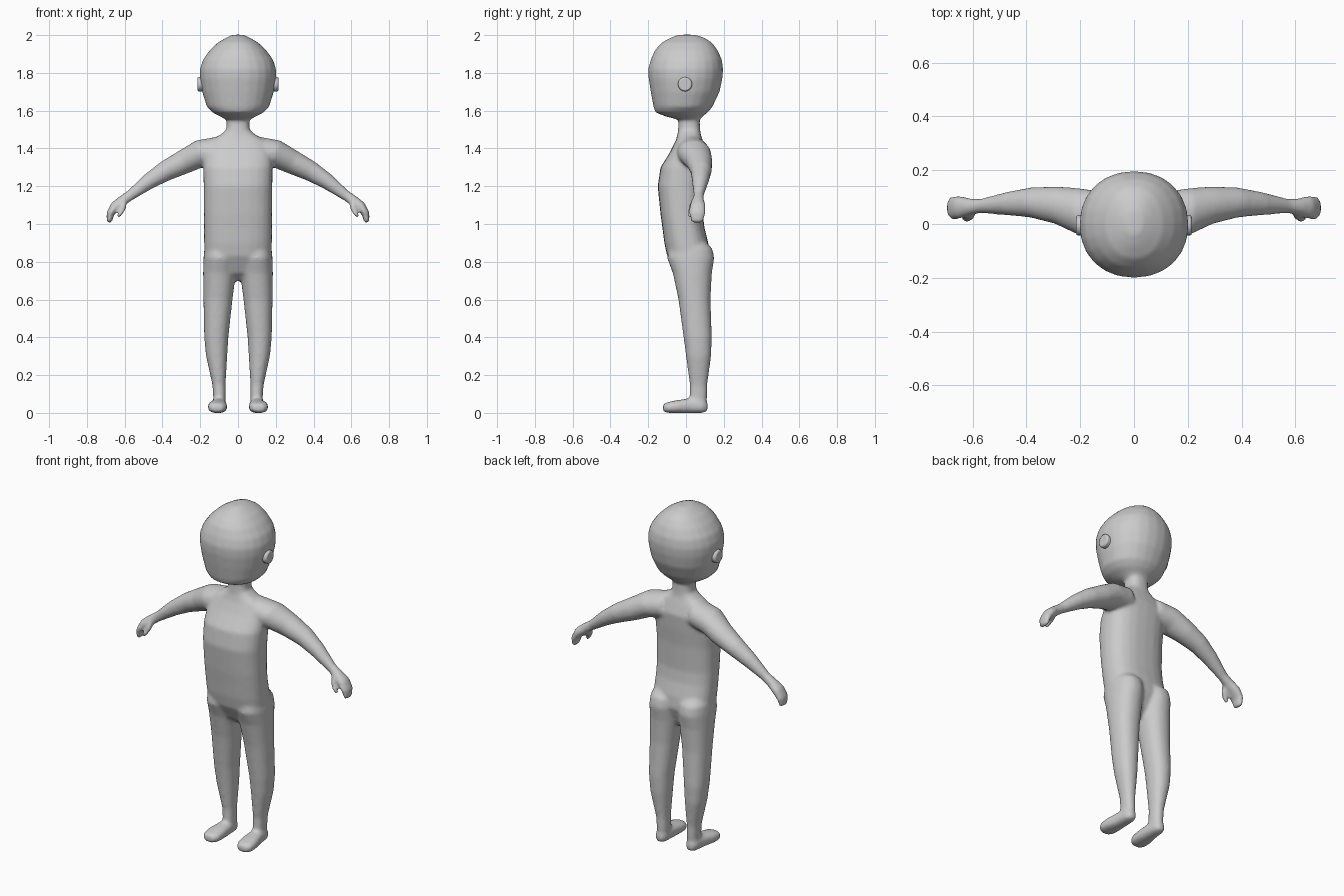
import bpy, bmesh, math
from mathutils import Vector

grey = bpy.data.materials.new("plain grey")
grey.diffuse_color = (0.6, 0.6, 0.6, 1)
SIDES = 24


def ring(bm, c, u, v, power=2.0):
    """Superellipse ring around c with half-axes u and v."""
    out = []
    for i in range(SIDES):
        a = 2 * math.pi * i / SIDES
        cu, sv = math.cos(a), math.sin(a)
        p = (Vector(c) + Vector(u) * math.copysign(abs(cu) ** (2 / power), cu)
             + Vector(v) * math.copysign(abs(sv) ** (2 / power), sv))
        out.append(bm.verts.new(p))
    return out


def skin(bm, rings):
    """Join rings into a closed tube."""
    for a, b in zip(rings, rings[1:]):
        for i in range(SIDES):
            j = (i + 1) % SIDES
            bm.faces.new((a[i], a[j], b[j], b[i]))
    bm.faces.new(rings[0][::-1])
    bm.faces.new(rings[-1])


def upright(bm, rows, power=2.0):
    """Rows of (z, centre x, front y, back y, half width)."""
    skin(bm, [ring(bm, (x, (f + b) / 2, z), (w, 0, 0), (0, (b - f) / 2, 0), power)
              for z, x, f, b, w in rows])


def limb(bm, rows, s):
    """Rows of (x, y, z, depth radius, thickness radius) along a path."""
    pts = [Vector((s * r[0], r[1], r[2])) for r in rows]
    rings = []
    for i, r in enumerate(rows):
        d = pts[min(i + 1, len(pts) - 1)] - pts[max(i - 1, 0)]
        n = Vector((-d.z, 0, d.x)).normalized()
        rings.append(ring(bm, pts[i], (0, r[3], 0), n * r[4]))
    skin(bm, rings)


bm = bmesh.new()

# torso and neck
upright(bm, [
    (0.70, 0, 0.00, 0.06, 0.07), (0.74, 0, -0.05, 0.09, 0.13),
    (0.83, 0, -0.10, 0.125, 0.178), (0.90, 0, -0.115, 0.118, 0.18),
    (0.98, 0, -0.125, 0.098, 0.18), (1.05, 0, -0.135, 0.09, 0.18),
    (1.20, 0, -0.15, 0.095, 0.182), (1.30, 0, -0.135, 0.105, 0.184),
    (1.38, 0, -0.085, 0.11, 0.18), (1.44, 0, -0.055, 0.09, 0.15),
    (1.475, 0, -0.045, 0.078, 0.09), (1.50, 0, -0.042, 0.075, 0.062),
    (1.60, 0, -0.035, 0.07, 0.058)], 2.5)

# head
upright(bm, [
    (1.55, 0, -0.03, 0.07, 0.06), (1.567, 0, -0.10, 0.085, 0.09),
    (1.59, 0, -0.162, 0.115, 0.135), (1.62, 0, -0.172, 0.14, 0.165),
    (1.70, 0, -0.187, 0.178, 0.19), (1.77, 0, -0.198, 0.193, 0.202),
    (1.82, 0, -0.20, 0.197, 0.202), (1.87, 0, -0.187, 0.19, 0.186),
    (1.92, 0, -0.165, 0.168, 0.15), (1.96, 0, -0.13, 0.138, 0.108),
    (1.985, 0, -0.085, 0.10, 0.065), (2.002, 0, -0.04, 0.05, 0.03)], 2.15)

for s in (-1, 1):
    # leg with hip
    upright(bm, [
        (0.92, s * 0.095, -0.06, 0.09, 0.06), (0.87, s * 0.093, -0.09, 0.14, 0.085),
        (0.82, s * 0.095, -0.10, 0.15, 0.088), (0.74, s * 0.098, -0.07, 0.137, 0.087),
        (0.60, s * 0.106, -0.04, 0.13, 0.077), (0.40, s * 0.115, -0.013, 0.137, 0.064),
        (0.30, s * 0.113, 0.0, 0.133, 0.056), (0.15, s * 0.101, 0.02, 0.113, 0.035),
        (0.08, s * 0.098, 0.018, 0.112, 0.033), (0.03, s * 0.1, 0.03, 0.105, 0.03)], 2.2)
    # foot
    skin(bm, [ring(bm, (s * x, y, z), (w, 0, 0), (0, 0, h), 2.5) for y, x, z, w, h in [
        (0.115, 0.10, 0.032, 0.02, 0.022), (0.09, 0.10, 0.036, 0.035, 0.036),
        (0.02, 0.102, 0.038, 0.042, 0.039), (-0.05, 0.108, 0.033, 0.052, 0.034),
        (-0.095, 0.11, 0.029, 0.05, 0.029), (-0.122, 0.11, 0.026, 0.03, 0.02)]])
    # arm and mitten hand
    limb(bm, [
        (0.09, 0.03, 1.39, 0.085, 0.075), (0.20, 0.045, 1.373, 0.088, 0.073),
        (0.29, 0.07, 1.327, 0.07, 0.064), (0.385, 0.08, 1.28, 0.056, 0.054),
        (0.47, 0.076, 1.227, 0.044, 0.043), (0.57, 0.067, 1.152, 0.027, 0.028),
        (0.61, 0.064, 1.125, 0.032, 0.028), (0.65, 0.062, 1.093, 0.044, 0.028),
        (0.676, 0.06, 1.055, 0.044, 0.021), (0.682, 0.06, 1.008, 0.032, 0.014)], s)
    # thumb
    limb(bm, [
        (0.605, 0.045, 1.12, 0.02, 0.018), (0.607, 0.03, 1.085, 0.018, 0.015),
        (0.62, 0.022, 1.06, 0.016, 0.014), (0.637, 0.02, 1.036, 0.011, 0.01)], s)

bmesh.ops.recalc_face_normals(bm, faces=bm.faces)
mesh = bpy.data.meshes.new("body")
bm.to_mesh(mesh)
bm.free()
body = bpy.data.objects.new("body", mesh)
bpy.context.collection.objects.link(body)
mesh.materials.append(grey)

# fuse the parts into one skin and soften the joints
fuse = body.modifiers.new("fuse", 'REMESH')
fuse.mode = 'VOXEL'
fuse.voxel_size = 0.009
fuse.use_smooth_shade = True
soften = body.modifiers.new("soften", 'SMOOTH')
soften.factor = 0.5
soften.iterations = 10

# ears: short bevelled discs
for s, name in ((-1, "left_ear"), (1, "right_ear")):
    bpy.ops.mesh.primitive_cylinder_add(vertices=16, radius=0.038, depth=0.05,
                                        location=(s * 0.19, -0.005, 1.74),
                                        rotation=(0, math.pi / 2, 0))
    ear = bpy.context.object
    ear.name = name
    ear.data.materials.append(grey)
    bev = ear.modifiers.new("round_rim", 'BEVEL')
    bev.width = 0.008
    bev.segments = 2
    bpy.ops.object.shade_smooth_by_angle(angle=math.radians(50))
